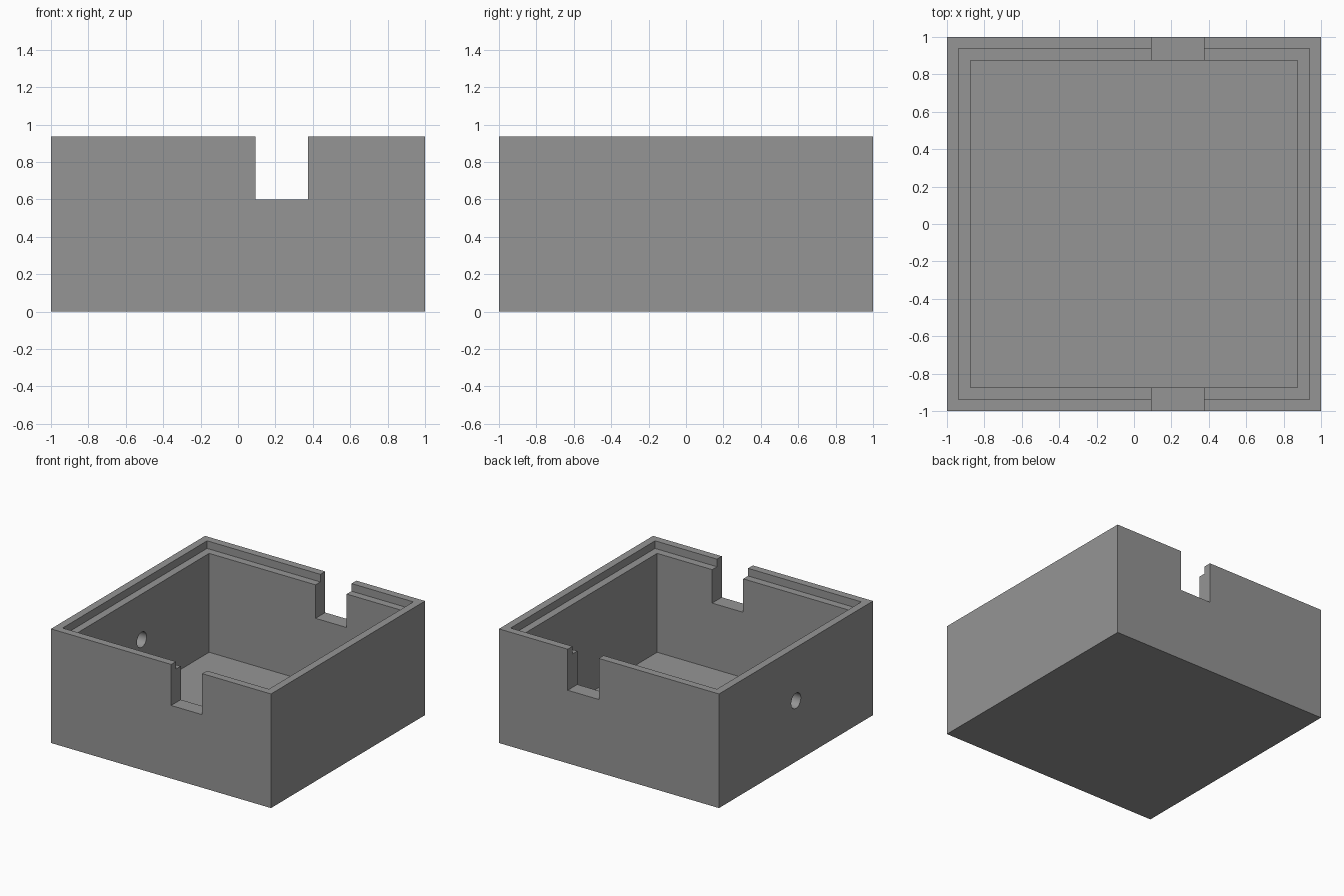
import bpy
import math

if "Cube" in bpy.data.objects:
    bpy.data.objects.remove(bpy.data.objects["Cube"])

HEIGHT = 0.9375      # overall height
FLOOR = 0.0625       # floor thickness
LEDGE = 0.875        # height of the lid ledge

grey = bpy.data.materials.new("mid grey")
grey.diffuse_color = (0.30, 0.30, 0.30, 1)
grey.use_nodes = True
grey.node_tree.nodes["Principled BSDF"].inputs["Base Color"].default_value = grey.diffuse_color


def block(name, x0, x1, y0, y1, z0, z1):
    """Box spanning the given limits."""
    bpy.ops.mesh.primitive_cube_add(size=1, location=((x0 + x1) / 2, (y0 + y1) / 2, (z0 + z1) / 2))
    ob = bpy.context.object
    ob.name = name
    ob.scale = (x1 - x0, y1 - y0, z1 - z0)
    bpy.ops.object.transform_apply(location=True, rotation=True, scale=True)
    ob.data.materials.append(grey)
    return ob


# Outer body
box = block("open_box", -1, 1, -1, 1, 0, HEIGHT)

# Cavity, lid ledge, and the slot through front and back walls
cutters = [
    block("cavity_cutter", -0.875, 0.875, -0.875, 0.875, FLOOR, 1.2),
    block("lid_ledge_cutter", -0.9375, 0.9375, -0.9375, 0.9375, LEDGE, 1.3),
    block("wall_slot_cutter", 0.0925, 0.375, -1.2, 1.2, 0.6, 1.4),
]

# Round cable hole in the left wall
bpy.ops.mesh.primitive_cylinder_add(vertices=48, radius=0.0625, depth=0.5,
                                    location=(-1, 0, 0.5), rotation=(0, math.pi / 2, 0))
hole = bpy.context.object
hole.name = "cable_hole_cutter"
hole.data.materials.append(grey)
cutters.append(hole)

# Cut everything out of the body, then drop the cutters
bpy.context.view_layer.objects.active = box
for cutter in cutters:
    mod = box.modifiers.new(cutter.name, 'BOOLEAN')
    mod.operation = 'DIFFERENCE'
    mod.solver = 'EXACT'
    mod.object = cutter
    bpy.ops.object.modifier_apply(modifier=mod.name)
    bpy.data.objects.remove(cutter)

# Smooth only the hole, keep the box edges sharp
bpy.ops.object.select_all(action='DESELECT')
box.select_set(True)
bpy.ops.object.shade_smooth_by_angle(angle=math.radians(30))
